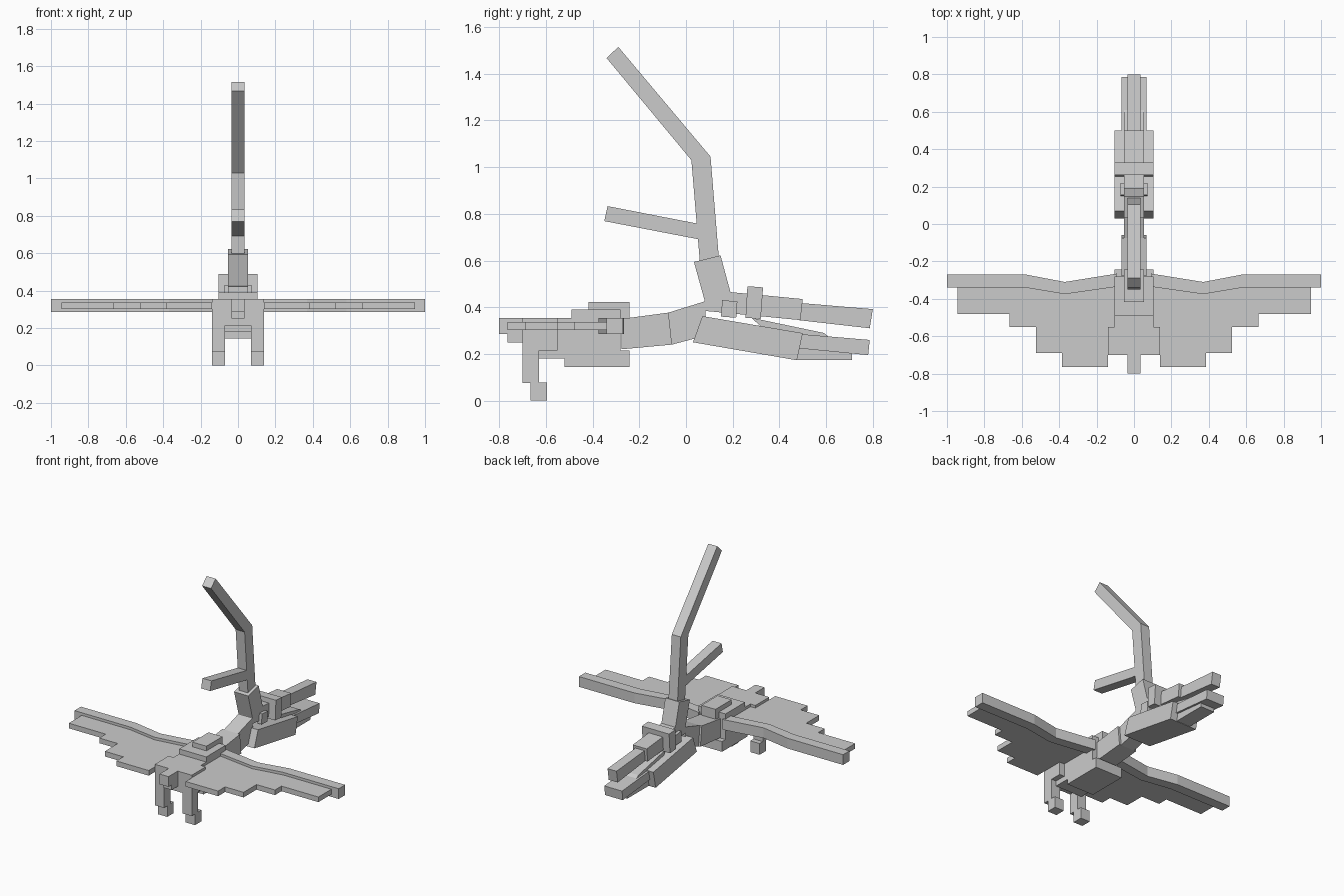
import bpy
import bmesh

cube = bpy.data.objects.get("Cube")
if cube:
    bpy.data.objects.remove(cube)

grey = bpy.data.materials.new("plain grey")
grey.use_nodes = True
COLOUR = (0.6, 0.6, 0.6, 1)
grey.diffuse_color = COLOUR
grey.node_tree.nodes["Principled BSDF"].inputs["Base Color"].default_value = COLOUR


def prism(name, outline, low, high, axis="x", mirror=False):
    """Extrude a flat outline along an axis; optionally mirror it across x."""
    place = (lambda p, h: (h, *p)) if axis == "x" else (lambda p, h: (*p, h))
    bm = bmesh.new()
    face = bm.faces.new([bm.verts.new(place(p, low)) for p in outline])
    grown = bmesh.ops.extrude_face_region(bm, geom=[face])["geom"]
    shift = (high - low, 0, 0) if axis == "x" else (0, 0, high - low)
    bmesh.ops.translate(bm, vec=shift, verts=[v for v in grown if isinstance(v, bmesh.types.BMVert)])
    bmesh.ops.recalc_face_normals(bm, faces=bm.faces)
    mesh = bpy.data.meshes.new(name)
    bm.to_mesh(mesh)
    bm.free()
    mesh.materials.append(grey)
    obj = bpy.data.objects.new(name, mesh)
    bpy.context.collection.objects.link(obj)
    if mirror:
        obj.modifiers.new("both_sides", "MIRROR")
    return obj


def centred(name, half, *outline):
    return prism(name, outline, -half, half)


def block(name, x0, x1, y0, y1, z0, z1, mirror=False):
    return prism(name, [(y0, z0), (y1, z0), (y1, z1), (y0, z1)], x0, x1, mirror=mirror)


THIN, MID, BROAD, WIDE = 0.034, 0.053, 0.067, 0.103

# Long crest: angled tip, upright stalk, side prong and collar
centred("crest_tip", THIN, (-.34, 1.467), (-.29, 1.515), (.105, 1.045), (.023, 1.03))
centred("crest_stalk", THIN, (.023, 1.03), (.105, 1.045), (.145, .56), (.063, .55))
centred("crest_prong", THIN, (-.336, .833), (-.35, .769), (.06, .69), (.055, .757))
centred("crest_collar", MID, (.034, .594), (.148, .622), (.197, .44), (.085, .41))

# Head: upper and lower jaws, brow and eyes
centred("upper_jaw", MID, (.085, .475), (.5, .435), (.49, .345), (.075, .385))
centred("upper_snout", THIN, (.49, .418), (.8, .392), (.787, .31), (.48, .345))
centred("brow", WIDE, (.263, .49), (.33, .485), (.32, .35), (.255, .355))
centred("lower_jaw", WIDE, (.07, .362), (.5, .289), (.475, .173), (.03, .25))
centred("lower_snout", BROAD, (.49, .285), (.787, .26), (.78, .195), (.475, .225))
centred("mouth_filler", MID, (.28, .355), (.59, .29), (.71, .2), (.71, .175), (.475, .175))
prism("eye", [(.15, .36), (.215, .355), (.22, .425), (.155, .43)], .04, .073, mirror=True)

# Neck
centred("neck_base", BROAD, (-.277, .35), (-.075, .377), (-.06, .24), (-.277, .22))
centred("neck_top", MID, (-.075, .377), (.08, .425), (.09, .28), (-.06, .24))

# Body
block("body", -WIDE, WIDE, -.49, -.28, .18, .39)
block("back_hump", -MID, MID, -.417, -.243, .35, .422)
block("belly", -WIDE, WIDE, -.52, -.243, .145, .215)
block("hips", -.14, .14, -.70, -.55, .215, .355)
block("hip_joint", -WIDE, WIDE, -.63, -.45, .18, .355)

# Tail
block("tail", -THIN, THIN, -.80, -.68, .285, .355)
block("tail_underside", -THIN, THIN, -.765, -.68, .25, .3)

# Legs and feet
block("leg", .07, .14, -.70, -.63, .075, .25, mirror=True)
block("foot", .07, .14, -.665, -.595, 0, .077, mirror=True)

# Wings: bent leading spar and stepped membrane
prism("wing_spar", [(.09, -.265), (.37, -.31), (.58, -.27), (1, -.27), (1, -.34),
                    (.58, -.34), (.37, -.375), (.09, -.335)], .285, .355, "z", True)
prism("wing_membrane", [(.09, -.3), (.37, -.35), (.58, -.32), (.945, -.32), (.945, -.48),
                        (.665, -.48), (.665, -.55), (.525, -.55), (.525, -.69),
                        (.385, -.69), (.385, -.765), (.14, -.765), (.14, -.55),
                        (.09, -.55)], .302, .337, "z", True)
